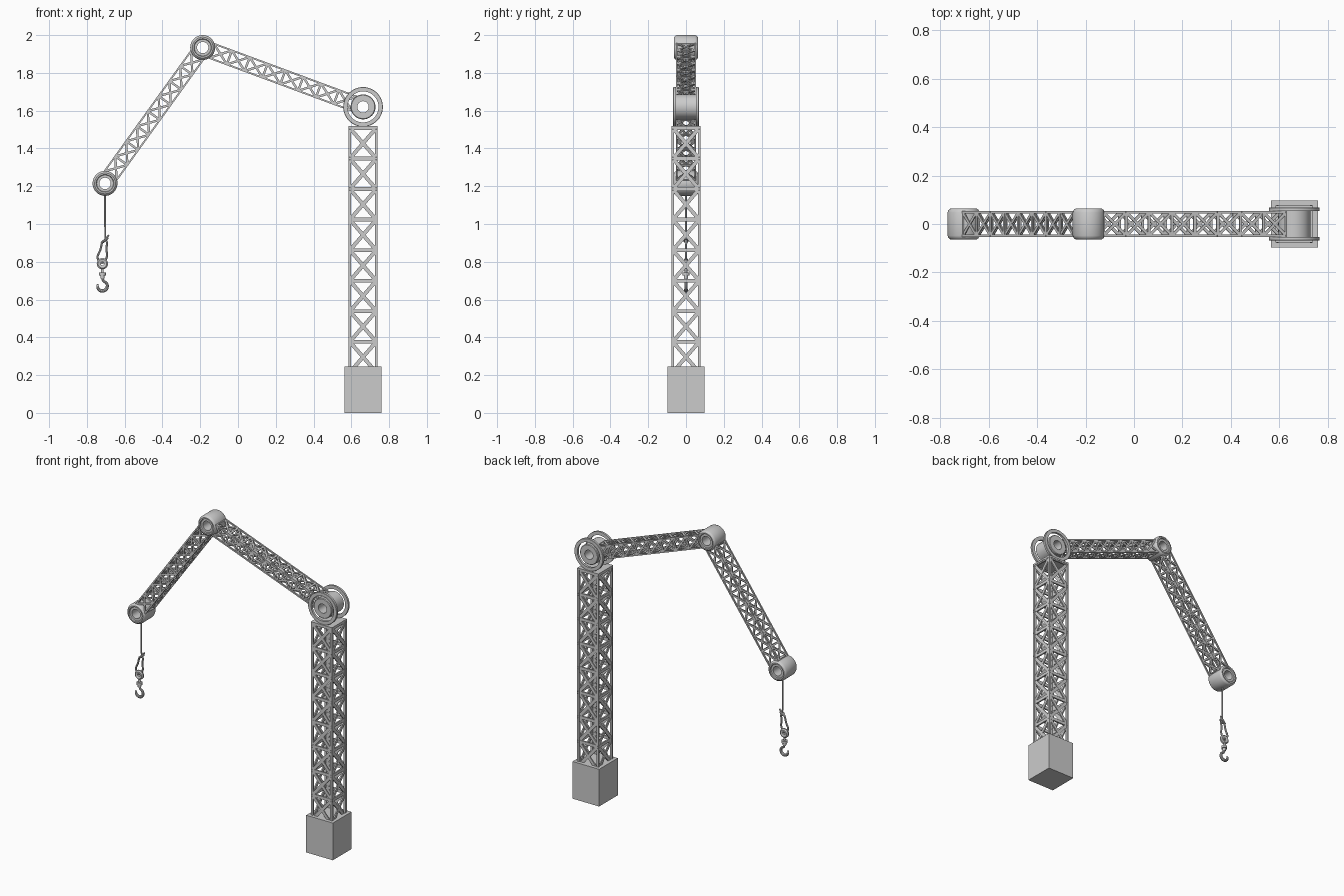
import bpy, bmesh, math
from mathutils import Vector, Matrix

if "Cube" in bpy.data.objects:
    bpy.data.objects.remove(bpy.data.objects["Cube"])

PIVOT, ELBOW, TIP = Vector((0.662, 0, 1.62)), Vector((-0.187, 0, 1.934)), Vector((-0.704, 0, 1.215))


def finish(bm, name, smooth=False):
    bmesh.ops.recalc_face_normals(bm, faces=bm.faces)
    me = bpy.data.meshes.new(name)
    bm.to_mesh(me)
    bm.free()
    ob = bpy.data.objects.new(name, me)
    bpy.context.collection.objects.link(ob)
    if smooth:
        shade(ob)
    return ob


def shade(ob):
    bpy.ops.object.select_all(action='DESELECT')
    ob.select_set(True)
    bpy.context.view_layer.objects.active = ob
    bpy.ops.object.shade_smooth_by_angle(angle=math.radians(35))


def box(name, c, size):
    bm = bmesh.new()
    bmesh.ops.create_cube(bm, size=1, matrix=Matrix.Translation(c) @ Matrix.Diagonal((*size, 1)))
    return finish(bm, name)


def bar(bm, a, b, normal, width, depth):
    a, b, n = Vector(a), Vector(b), Vector(normal)
    z = (b - a).normalized()
    x = n.cross(z).normalized()
    m = Matrix((x, z.cross(x), z)).transposed().to_4x4()
    m.translation = (a + b) / 2
    bmesh.ops.create_cube(bm, size=1, matrix=m @ Matrix.Diagonal((width, depth, (b - a).length, 1)))


def lattice(name, p0, p1, hx, hy, panels, chord, brace):
    """Square truss from p0 to p1, with an X and a cross strut in every panel."""
    bm = bmesh.new()
    length = (p1 - p0).length
    step = length / panels
    ix, iy = hx - chord / 2, hy - chord / 2
    for sx in (-1, 1):
        for sy in (-1, 1):
            bar(bm, (sx * ix, sy * iy, 0), (sx * ix, sy * iy, length), (0, 1, 0), chord, chord)
    sides = [((0, s, 0), lambda u, z, s=s: (u * ix, s * iy, z)) for s in (-1, 1)]
    sides += [((s, 0, 0), lambda u, z, s=s: (s * ix, u * iy, z)) for s in (-1, 1)]
    for n, at in sides:
        for i in range(panels + 1):
            z = i * step
            bar(bm, at(-1, z), at(1, z), n, brace, chord * 0.7)
            if i < panels:
                bar(bm, at(-1, z), at(1, z + step), n, brace, chord * 0.6)
                bar(bm, at(1, z), at(-1, z + step), n, brace, chord * 0.5)
    d = (p1 - p0).normalized()
    y = Vector((0, 1, 0))
    m = Matrix((y.cross(d), y, d)).transposed().to_4x4()
    m.translation = p0
    bmesh.ops.transform(bm, matrix=m, verts=bm.verts)
    return finish(bm, name)


def lathe(name, center, profile, segs=48):
    """Spin a closed (radius, y) outline about the y axis."""
    bm = bmesh.new()
    rings = []
    for k in range(segs):
        t = math.tau * k / segs
        rings.append([bm.verts.new(center + Vector((r * math.cos(t), y, r * math.sin(t)))) for r, y in profile])
    n = len(profile)
    for k in range(segs):
        a, b = rings[k], rings[(k + 1) % segs]
        for j in range(n):
            bm.faces.new((a[j], a[(j + 1) % n], b[(j + 1) % n], b[j]))
    return finish(bm, name, True)


def mirrored(half):
    return half + [(r, -y) for r, y in reversed(half)]


def tube(name, pts, radius, radii=None, closed=False):
    cu = bpy.data.curves.new(name, 'CURVE')
    cu.dimensions = '3D'
    cu.bevel_depth, cu.bevel_resolution, cu.resolution_u = radius, 3, 6
    cu.use_fill_caps = True
    sp = cu.splines.new('BEZIER')
    sp.bezier_points.add(len(pts) - 1)
    for i, (bp, p) in enumerate(zip(sp.bezier_points, pts)):
        bp.co = p
        bp.handle_left_type = bp.handle_right_type = 'AUTO'
        bp.radius = radii[i] if radii else 1
    sp.use_cyclic_u = closed
    ob = bpy.data.objects.new(name, cu)
    bpy.context.collection.objects.link(ob)
    bpy.ops.object.select_all(action='DESELECT')
    ob.select_set(True)
    bpy.context.view_layer.objects.active = ob
    bpy.ops.object.convert(target='MESH')
    shade(bpy.context.object)


# Base block and tower with cap plate
box("base_block", (0.662, 0, 0.1225), (0.194, 0.194, 0.245))
lattice("tower", Vector((0.662, 0, 0.215)), Vector((0.662, 0, 1.508)), 0.077, 0.077, 8, 0.014, 0.02)
box("tower_cap", (0.662, 0, 1.512), (0.154, 0.154, 0.012))

# Shoulder: hub with a free rim at either end
lathe("shoulder_hub", PIVOT, mirrored([(0.03, 0.066), (0.062, 0.066), (0.066, 0.062)]))
for side, s in (("front", -1), ("back", 1)):
    lathe("shoulder_rim_" + side, PIVOT,
          [(0.082, s * 0.053), (0.105, s * 0.053), (0.105, s * 0.066), (0.103, s * 0.068), (0.082, s * 0.068)])

# Two booms
d1, d2 = (ELBOW - PIVOT).normalized(), (TIP - ELBOW).normalized()
lattice("main_boom", PIVOT + d1 * 0.05, ELBOW - d1 * 0.05, 0.044, 0.053, 8, 0.009, 0.012)
lattice("fore_boom", ELBOW + d2 * 0.05, TIP - d2 * 0.05, 0.044, 0.053, 8, 0.009, 0.012)

# Elbow and tip drums with rounded lips and recessed faces
drum = mirrored([(0.03, 0.056), (0.044, 0.056), (0.047, 0.063), (0.055, 0.063), (0.062, 0.058), (0.066, 0.048)])
lathe("elbow_drum", ELBOW, drum)
lathe("tip_drum", TIP, drum)

# Rope with knot and sling loop
tube("rope", [(-0.704, 0, 1.17), (-0.704, 0, 1.05), (-0.703, 0, 0.915)], 0.0045)
tube("rope_knot", [(-0.702 + 0.011 * math.cos(t), 0.009 * math.sin(t), 0.915 + 0.009 * math.cos(t))
                   for t in (0, 1.57, 3.14, 4.71)], 0.006, closed=True)
tube("rope_tail", [(-0.724, 0.004, 0.9), (-0.704, 0.006, 0.917), (-0.684, 0.004, 0.942)], 0.005)
tube("sling_loop", [(-0.702, 0, 0.912), (-0.73, 0, 0.86), (-0.742, 0, 0.815), (-0.718, 0, 0.795),
                    (-0.695, 0, 0.825), (-0.697, 0, 0.865)], 0.006, closed=True)

# Hook: eye, swivel, neck and curved hook
HX = -0.718
lathe("hook_eye", Vector((HX, 0, 0.79)),
      mirrored([(0.009, 0.007), (0.015, 0.011), (0.023, 0.011), (0.03, 0.005)]), 32)
bm = bmesh.new()
for z, r, h in ((0.757, 0.007, 0.03), (0.735, 0.018, 0.016), (0.722, 0.011, 0.02)):
    bmesh.ops.create_cone(bm, cap_ends=True, segments=20, radius1=r, radius2=r, depth=h,
                          matrix=Matrix.Translation((HX, 0, z)))
finish(bm, "hook_swivel", True)
arc = [math.radians(a) for a in (75, 40, 0, -45, -90, -135, -180, -205)]
tube("hook", [(HX, 0, 0.72)] + [(HX + 0.026 * math.cos(a), 0, 0.672 + 0.026 * math.sin(a)) for a in arc],
     0.009, [0.8, 0.8, 0.85, 0.95, 1.05, 1.1, 1, 0.75, 0.3])
